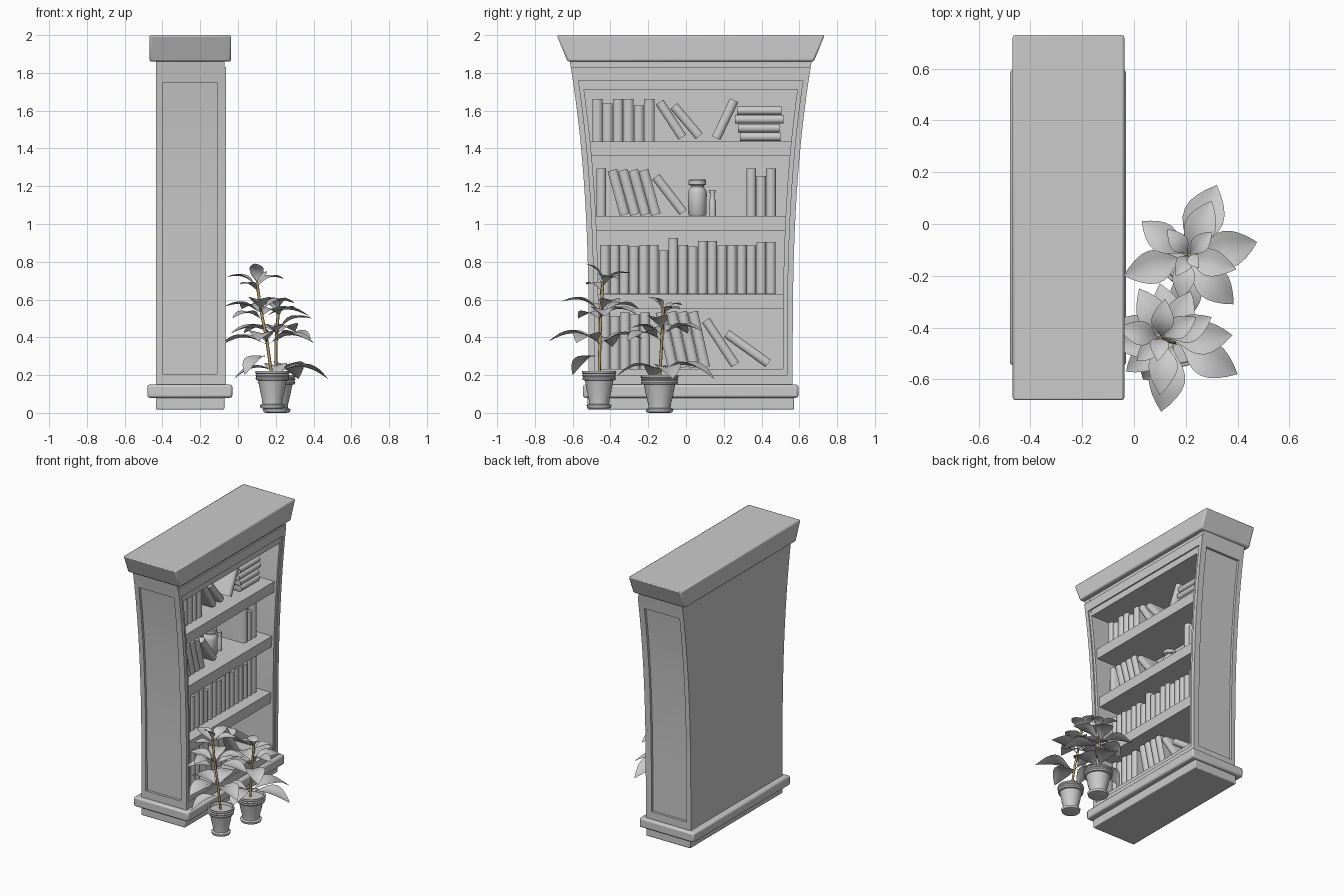
import bpy, bmesh, math
from mathutils import Vector

if "Cube" in bpy.data.objects:
    bpy.data.objects.remove(bpy.data.objects["Cube"])

YC = 0.025                      # centre line of the case
XB, XF = -0.435, -0.072         # back and front of the case


def make(name, bm, loc=(0, 0, 0)):
    bmesh.ops.recalc_face_normals(bm, faces=bm.faces)
    me = bpy.data.meshes.new(name)
    bm.to_mesh(me)
    bm.free()
    ob = bpy.data.objects.new(name, me)
    ob.location = loc
    bpy.context.collection.objects.link(ob)
    return ob


def loft(bm, rings, closed=True, caps=True):
    vs = [[bm.verts.new(p) for p in r] for r in rings]
    n = len(vs[0])
    for a, b in zip(vs, vs[1:]):
        for i in range(n if closed else n - 1):
            j = (i + 1) % n
            bm.faces.new((a[i], a[j], b[j], b[i]))
    if caps:
        bm.faces.new(vs[0])
        bm.faces.new(vs[-1])


def half_width(z):
    return 0.54 + 0.095 * max(0, (z - 0.3) / 1.53) ** 2.6


def curved(name, x0, x1, z0, z1, outer=0.0, thick=None):
    """Part following the flared sides: full width, or a mirrored pair if thick is given."""
    bm = bmesh.new()
    n = max(1, round((z1 - z0) / 0.05))
    rings = []
    for i in range(n + 1):
        z = z0 + (z1 - z0) * i / n
        b = half_width(z) - outer
        a = -b if thick is None else b - thick
        rings.append([(x0, a, z), (x1, a, z), (x1, b, z), (x0, b, z)])
    loft(bm, rings)
    ob = make(name, bm, (0, YC, 0))
    if thick is not None:
        m = ob.modifiers.new("mirror", 'MIRROR')
        m.use_axis = (False, True, False)
    return ob


def moulding(name, x0, x1, sections, bevel):
    bm = bmesh.new()
    loft(bm, [[(x0, -h, z), (x1, -h, z), (x1, h, z), (x0, h, z)] for h, z in sections])
    ob = make(name, bm, (0, YC, 0))
    m = ob.modifiers.new("bevel", 'BEVEL')
    m.width, m.segments = bevel, 2
    return ob


def lathe(name, profile, loc, seg=28):
    bm = bmesh.new()
    loft(bm, [[(r * math.cos(2 * math.pi * k / seg), r * math.sin(2 * math.pi * k / seg), z)
               for k in range(seg)] for r, z in profile])
    return make(name, bm, loc)


# case: plinth, crown, sides, back
moulding("plinth_lower", XB, XF, [(0.547, 0.018), (0.547, 0.09)], 0.006)
moulding("plinth_upper", -0.48, -0.03, [(0.57, 0.08), (0.57, 0.15)], 0.012)
moulding("crown", -0.469, -0.037, [(0.652, 1.86), (0.709, 2.0)], 0.01)
curved("side_panel", XB, XF, 0.15, 1.862, 0.018, 0.034)
curved("side_stile_back", XB, -0.40, 0.15, 1.862, 0, 0.025)
curved("side_stile_front", -0.11, XF, 0.15, 1.862, 0, 0.025)
curved("side_rail_bottom", -0.40, -0.11, 0.15, 0.205, 0, 0.025)
curved("side_rail_top", -0.40, -0.11, 1.75, 1.862, 0, 0.025)
curved("back_board", XB, -0.418, 0.15, 1.862, 0.003)
curved("case_floor", XB, -0.074, 0.14, 0.232, 0.025)
curved("case_ceiling", XB, -0.074, 1.712, 1.862, 0.025)

# raised face frame
curved("face_stile", -0.08, -0.064, 0.15, 1.83, 0, 0.03)
curved("face_rail_bottom", -0.08, -0.064, 0.15, 0.20, 0.03)
curved("face_rail_top", -0.08, -0.064, 1.76, 1.83, 0.03)

# shelves
for top in (0.628, 1.042, 1.438):
    curved("shelf", -0.425, -0.09, top - 0.078, top, 0.045)


# books: axis from bottom centre to top centre in the (y, z) plane, spine facing +x
def book(p0, p1, w):
    dy, dz = p1[0] - p0[0], p1[1] - p0[1]
    h, t, xb, xf = math.hypot(dy, dz), 0.004, -0.415, -0.17
    w *= 0.97
    a, i = w / 2, w / 2 - t
    outline = [(xb, -a), (xf - 0.016, -a), (xf - 0.005, -0.7 * a), (xf, -0.25 * a),
               (xf, 0.25 * a), (xf - 0.005, 0.7 * a), (xf - 0.016, a), (xb, a),
               (xb, i), (xf - 0.02, i), (xf - 0.02, -i), (xb, -i)]
    bm = bmesh.new()
    loft(bm, [[(x, y, z) for x, y in outline] for z in (0, h)])
    pages = [(xb + 0.006, -i), (xf - 0.02, -i), (xf - 0.02, i), (xb + 0.006, i)]
    loft(bm, [[(x, y, z) for x, y in pages] for z in (0.006, h - 0.006)])
    ob = make("book", bm, (0, p0[0], p0[1]))
    ob.rotation_euler.x = math.atan2(-dy, dz)


def row(y, z, w, heights):
    for k, h in enumerate(heights):
        c = y + w * (k + 0.5)
        book((c, z), (c, z + h), w)


row(-0.497, 1.438, 0.055, [.225, .2, .225, .225, .19, .225])
row(-0.475, 1.043, 0.052, [.25])
row(0.32, 1.043, 0.052, [.25, .21, .25])
row(-0.455, 0.63, 0.0517, [.26, .26, .26, .25, .26, .26, .23, .295, .26,
                           .25, .28, .28, .255, .26, .26, .255, .275, .275])
row(-0.455, 0.232, 0.053, [.3, .28, .3, .29, .3])
for k in range(4):              # parallel leaning groups
    book((-0.325 + 0.055 * k, 1.05), (-0.39 + 0.055 * k, 1.285), 0.054)
    book((-0.07 + 0.057 * k, 0.24), (-0.135 + 0.057 * k, 0.535), 0.055)
for p0, p1 in [((-.02, 1.46), (-.14, 1.645)), ((.07, 1.465), (-.065, 1.625)),
               ((.16, 1.455), (.255, 1.655)), ((-.015, 1.062), (-.16, 1.25)),
               ((.26, .255), (.105, .49)), ((.435, .262), (.215, .42))]:
    book(p0, p1, 0.05)
for k, (y0, y1) in enumerate([(.285, .5), (.275, .495), (.26, .515), (.27, .505)]):
    z = 1.462 + 0.046 * k
    book((y0, z), (y1, z), 0.046)

# jar and small bottle
lathe("jar", [(.042, 0), (.049, .01), (.05, .12), (.045, .14), (.034, .152), (.034, .16),
              (.046, .165), (.046, .188), (.04, .194)], (-0.27, 0.06, 1.043))
lathe("bottle", [(.018, 0), (.018, .08), (.012, .095), (.012, .12), (.017, .122),
                 (.017, .137)], (-0.25, 0.14, 1.043), 16)

# potted plants
bark = bpy.data.materials.new("bark")
bark.diffuse_color = (0.42, 0.32, 0.14, 1)
bark.use_nodes = True
bark.node_tree.nodes["Principled BSDF"].inputs["Base Color"].default_value = bark.diffuse_color
POT = [(.05, 0), (.066, .004), (.07, .02), (.056, .026), (.058, .05), (.068, .09), (.077, .14),
       (.08, .15), (.091, .152), (.094, .162), (.089, .168), (.095, .176), (.09, .183),
       (.096, .19), (.094, .2), (.083, .2), (.079, .18)]


def leaf(bm, base, tip):
    d = tip - base
    side = d.cross(Vector((0, 0, 1))).normalized()
    up = side.cross(d).normalized()
    n, width = 9, 0.245 * d.length
    rings = []
    for i in range(n + 1):
        t = i / n
        s = max(0, (t - 0.15) / 0.85)
        w = 0.003 + width * max(0, math.sin(math.pi * s ** 0.9))
        if i == n:
            w = 0.0005
        c = base + d * t + up * (0.17 * d.length * math.sin(math.pi * t))
        rings.append([c + side * (w * k) + up * (0.25 * w * abs(k)) for k in (-1, -.5, 0, .5, 1)])
    loft(bm, rings, closed=False, caps=False)


def plant(name, pot_at, stem, leaves, scale):
    pot = lathe(name + "_pot", POT, pot_at)
    pot.scale = (scale, scale, 1)
    cu = bpy.data.curves.new(name + "_stem", 'CURVE')
    cu.dimensions, cu.bevel_depth, cu.bevel_resolution = '3D', 0.008, 2
    cu.use_fill_caps = True
    sp = cu.splines.new('POLY')
    sp.points.add(len(stem) - 1)
    for p, q in zip(sp.points, stem):
        p.co = (*q, 1)
    cu.materials.append(bark)
    bpy.context.collection.objects.link(bpy.data.objects.new(name + "_stem", cu))
    bm = bmesh.new()
    for zb, x, y, z in leaves:
        for a, b in zip(stem, stem[1:]):
            if a[2] <= zb <= b[2]:
                base = Vector(a).lerp(Vector(b), (zb - a[2]) / (b[2] - a[2]))
        leaf(bm, base, Vector((x, y, z)))
    make(name + "_leaves", bm)


plant("tall_plant", (0.182, -0.46, 0.022),
      [(.18, -.46, .19), (.15, -.455, .4), (.12, -.45, .55), (.1, -.44, .69)],
      [(.66, -.06, -.40, .72), (.67, .24, -.36, .71), (.68, .09, -.53, .79),
       (.67, .12, -.29, .74), (.64, .01, -.53, .68), (.52, -.08, -.47, .56),
       (.54, .30, -.36, .58), (.53, .10, -.66, .59), (.52, .02, -.25, .55),
       (.51, .22, -.26, .52), (.5, .38, -.43, .51), (.49, -.03, -.57, .5),
       (.36, -.1, -.39, .35), (.36, .40, -.58, .37), (.37, .105, -.725, .38),
       (.36, .10, -.23, .39), (.3, .035, -.6, .2)], 0.95)
plant("small_plant", (0.205, -0.14, 0),
      [(.2, -.14, .17), (.2, -.13, .35), (.215, -.12, .56)],
      [(.53, .13, -.02, .57), (.54, .16, -.2, .61), (.55, .25, -.17, .61),
       (.52, .3, -.03, .55), (.42, .03, .01, .42), (.41, .30, .09, .43),
       (.43, .395, -.175, .5), (.4, -.04, -.2, .42), (.41, .18, -.29, .45),
       (.38, .385, -.31, .38), (.21, .476, -.07, .18), (.22, .32, .15, .18),
       (.22, -.02, -.18, .18), (.23, .2, -.37, .19)], 1.05)

# smooth curved surfaces, keep edges sharp
bpy.ops.object.select_all(action='DESELECT')
for ob in bpy.context.scene.objects:
    if ob.type == 'MESH':
        ob.select_set(True)
        bpy.context.view_layer.objects.active = ob
bpy.ops.object.shade_smooth_by_angle(angle=math.radians(35))
